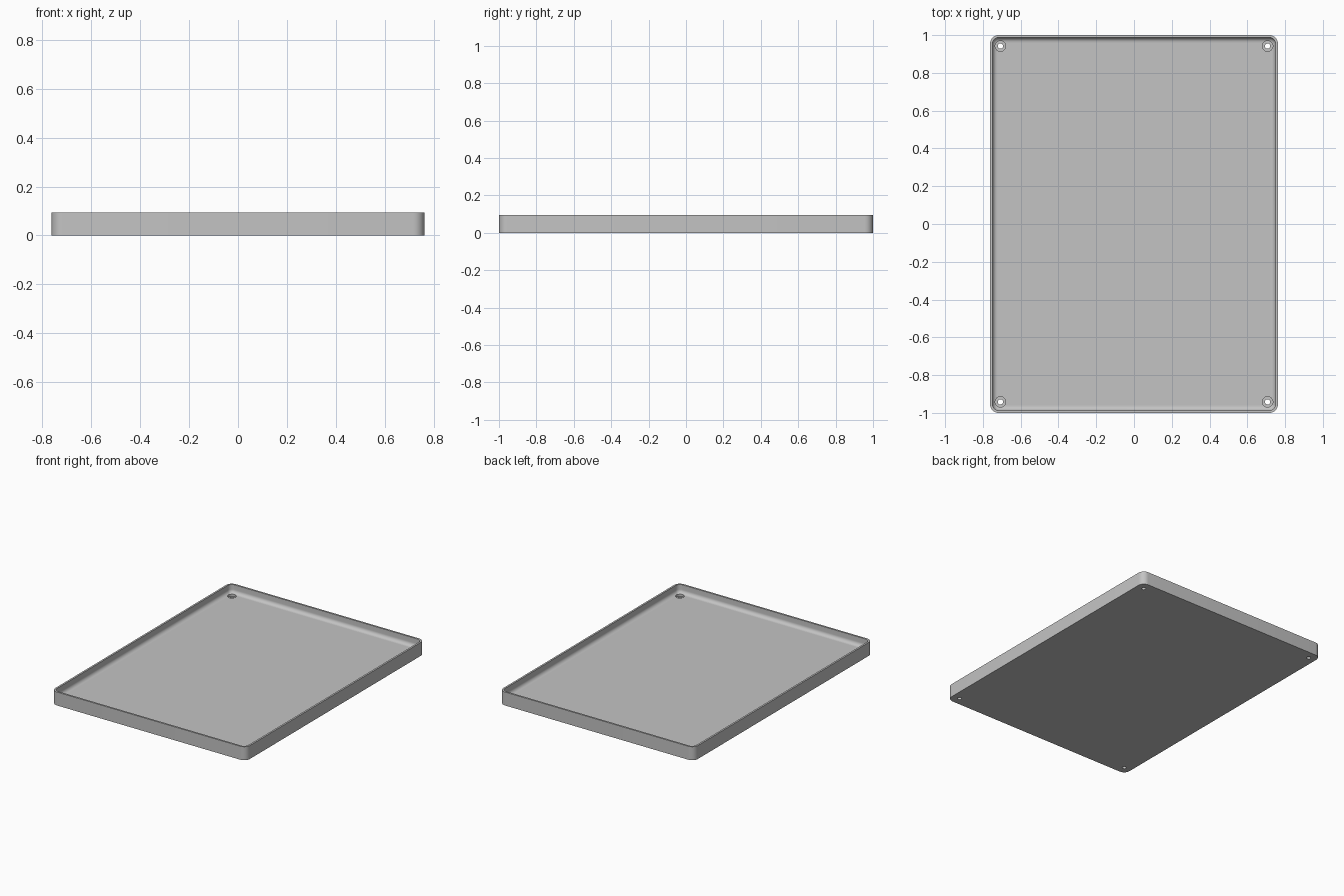
import bpy, bmesh
from math import pi, sin, cos, radians

cube = bpy.data.objects.get("Cube")
if cube:
    bpy.data.objects.remove(cube, do_unlink=True)

HALF_X, HALF_Y, HEIGHT = 0.762, 1.0, 0.095
CORNER, WALL, FLOOR, FILLET = 0.045, 0.013, 0.035, 0.026
STEPS = 8

grey = bpy.data.materials.new("plain grey")
grey.use_nodes = True
grey.diffuse_color = (0.55, 0.55, 0.55, 1)
grey.node_tree.nodes["Principled BSDF"].inputs["Base Color"].default_value = grey.diffuse_color


def rounded_ring(bm, inset, z):
    """Rounded rectangle of vertices, pulled in from the outline."""
    r = max(CORNER - inset, 0.005)
    cx, cy = HALF_X - inset - r, HALF_Y - inset - r
    ring = []
    for q, (sx, sy) in enumerate([(1, 1), (-1, 1), (-1, -1), (1, -1)]):
        for i in range(STEPS + 1):
            a = (q + i / STEPS) * pi / 2
            ring.append(bm.verts.new((sx * cx + r * cos(a), sy * cy + r * sin(a), z)))
    return ring


def cutter(name, x, y, radius, low, high):
    bpy.ops.mesh.primitive_cylinder_add(vertices=32, radius=radius, depth=high - low,
                                        location=(x, y, (low + high) / 2))
    ob = bpy.context.object
    ob.name = name
    ob.hide_render = True
    return ob


# Wall section: outside, flat rim, inside, then a fillet into the floor
profile = [(0, 0), (0, HEIGHT), (WALL, HEIGHT)]
for i in range(STEPS + 1):
    a = i / STEPS * pi / 2
    profile.append((WALL + FILLET * (1 - cos(a)), FLOOR + FILLET * (1 - sin(a))))

# Tray body
bm = bmesh.new()
rings = [rounded_ring(bm, inset, z) for inset, z in profile]
for lower, upper in zip(rings, rings[1:]):
    for i in range(len(lower)):
        j = (i + 1) % len(lower)
        bm.faces.new((lower[i], lower[j], upper[j], upper[i]))
bm.faces.new(rings[0][::-1])
bm.faces.new(rings[-1])
bmesh.ops.recalc_face_normals(bm, faces=bm.faces)
mesh = bpy.data.meshes.new("tray")
bm.to_mesh(mesh)
bm.free()
mesh.materials.append(grey)
tray = bpy.data.objects.new("tray", mesh)
bpy.context.collection.objects.link(tray)

# Stepped screw holes in the four corners
cutters = []
for x in (-0.707, 0.707):
    for y in (-0.942, 0.942):
        cutters.append(cutter("counterbore_cutter", x, y, 0.028, FLOOR - 0.014, FLOOR + 0.02))
        cutters.append(cutter("hole_cutter", x, y, 0.014, -0.02, FLOOR + 0.01))

bpy.ops.object.select_all(action='DESELECT')
tray.select_set(True)
bpy.context.view_layer.objects.active = tray
for ob in cutters:
    mod = tray.modifiers.new("screw_hole", 'BOOLEAN')
    mod.operation, mod.solver, mod.object = 'DIFFERENCE', 'EXACT', ob
    bpy.ops.object.modifier_apply(modifier=mod.name)
    bpy.data.objects.remove(ob, do_unlink=True)

# Smooth corners and fillet, crisp rim and hole edges
bpy.ops.object.shade_smooth_by_angle(angle=radians(30))
